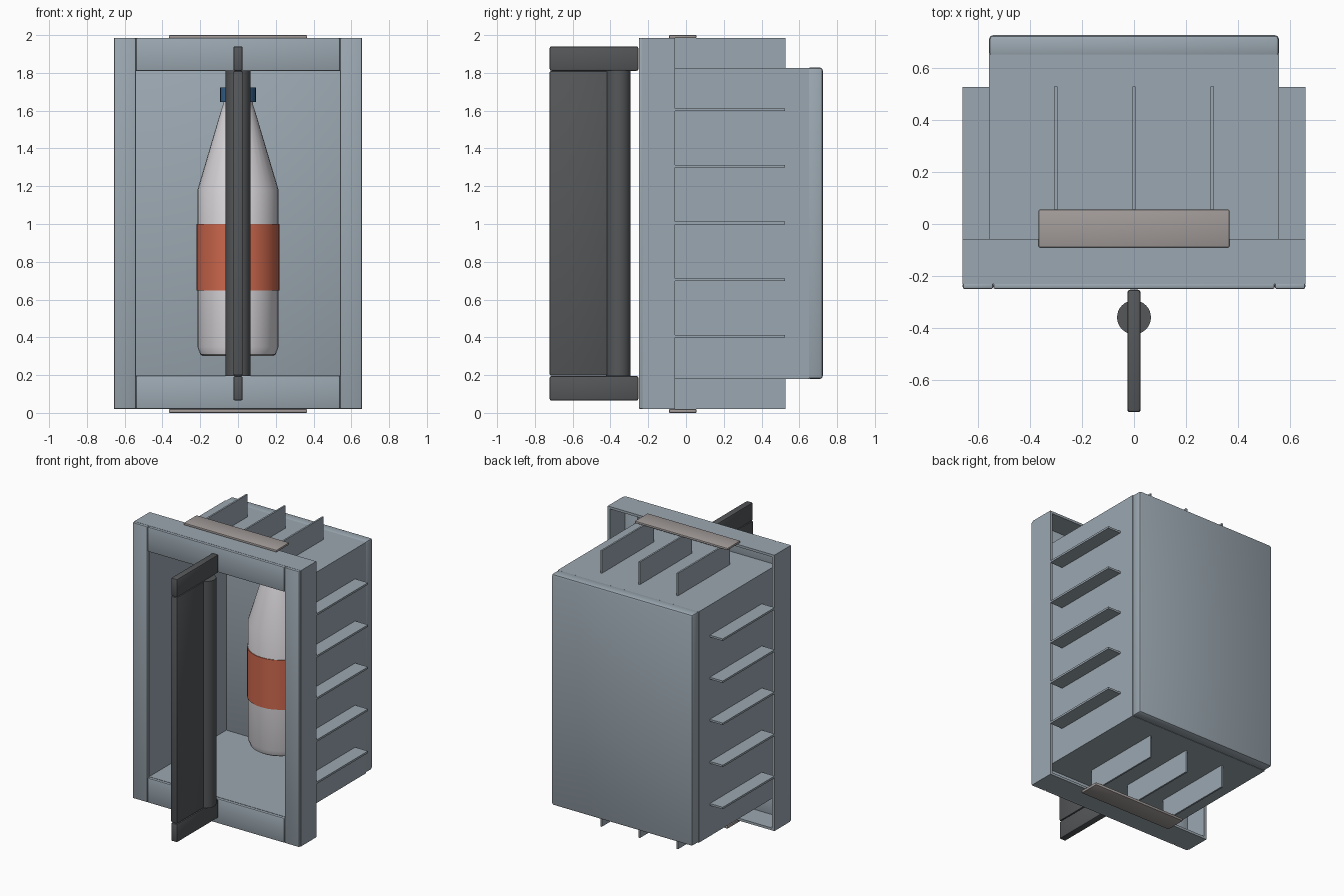
import bpy, bmesh, math

if "Cube" in bpy.data.objects:
    bpy.data.objects.remove(bpy.data.objects["Cube"])


def material(name, rgb):
    m = bpy.data.materials.new(name)
    m.diffuse_color = (*rgb, 1)
    m.use_nodes = True
    m.node_tree.nodes["Principled BSDF"].inputs["Base Color"].default_value = m.diffuse_color
    return m


STEEL = material("blue_grey_steel", (0.33, 0.39, 0.44))
DARK = material("dark_grey", (0.09, 0.095, 0.10))
PLATE = material("warm_grey", (0.36, 0.33, 0.32))
WHITE = material("bottle_white", (0.72, 0.70, 0.73))
ORANGE = material("label_orange", (0.62, 0.14, 0.075))
BLUE = material("cap_blue", (0.04, 0.13, 0.28))


def smooth(ob):
    bpy.context.view_layer.objects.active = ob
    ob.select_set(True)
    bpy.ops.object.shade_smooth_by_angle(angle=math.radians(35))
    ob.select_set(False)


def box(name, x, y, z, mat, bevel=0.0):
    """Box from (min, max) ranges with optional rounded edges."""
    bm = bmesh.new()
    bmesh.ops.create_cube(bm, size=1)
    for v in bm.verts:
        for i, (a, b) in enumerate((x, y, z)):
            v.co[i] = (a + b) / 2 + v.co[i] * (b - a)
    if bevel:
        bmesh.ops.bevel(bm, geom=bm.edges[:], offset=bevel, segments=2,
                        profile=0.5, affect='EDGES')
    return finish(name, bm, mat)


def lathe(name, profile, y, mat, sides=32):
    """Revolve (radius, z) points round a vertical axis at x = 0."""
    bm = bmesh.new()
    rings = [[bm.verts.new((r * math.cos(k * math.tau / sides),
                            y + r * math.sin(k * math.tau / sides), z))
              for k in range(sides)] for r, z in profile]
    for lo, hi in zip(rings, rings[1:]):
        for k in range(sides):
            n = (k + 1) % sides
            bm.faces.new((lo[k], lo[n], hi[n], hi[k]))
    bm.faces.new(rings[0][::-1])
    bm.faces.new(rings[-1])
    return finish(name, bm, mat)


def finish(name, bm, mat):
    me = bpy.data.meshes.new(name)
    bm.to_mesh(me)
    bm.free()
    ob = bpy.data.objects.new(name, me)
    bpy.context.collection.objects.link(ob)
    me.materials.append(mat)
    smooth(ob)
    return ob


def span(side, a, b):
    """Range mirrored to the given side (+1 or -1)."""
    return tuple(sorted((side * a, side * b)))


def zspan(side, a, b):
    """Range mirrored about the cabinet's mid height."""
    lo, hi = span(side, a, b)
    return (lo + 1.003, hi + 1.003)


for s, side, end in ((-1, "left", "bottom"), (1, "right", "top")):
    # Front frame: face boards and the flanges running back from them
    box(f"{side}_stile", span(s, 0.54, 0.657), (-0.25, -0.225), (0.02, 1.986), STEEL, 0.008)
    box(f"{end}_rail", (-0.54, 0.54), (-0.25, -0.225), zspan(s, 0.806, 0.983), STEEL, 0.008)
    box(f"{side}_flange", span(s, 0.64, 0.657), (-0.23, -0.057), (0.02, 1.986), STEEL)
    box(f"{end}_flange", (-0.64, 0.64), (-0.23, -0.057), zspan(s, 0.966, 0.983), STEEL)

    # Hollow cabinet walls
    box(f"{side}_wall", span(s, 0.54, 0.556), (-0.228, 0.65), (0.18, 1.826), STEEL)
    box(f"{end}_wall", (-0.54, 0.54), (-0.228, 0.65), zspan(s, 0.806, 0.823), STEEL)

    # Cooling fins on the sides, top and bottom
    for i in range(5):
        z = 0.405 + 0.3 * i
        box(f"{side}_fin_{i + 1}", span(s, 0.55, 0.657), (-0.06, 0.525),
            (z - 0.007, z + 0.007), STEEL)
    for i in (-1, 0, 1):
        box(f"{end}_fin_{i + 2}", (0.3 * i - 0.006, 0.3 * i + 0.006), (-0.06, 0.528),
            zspan(s, 0.82, 0.983), STEEL)

    # Mounting plates and the end bars of the handle
    z = (1.984, 2.0) if s > 0 else (0.0, 0.02)
    box(f"{end}_plate", (-0.366, 0.366), (-0.09, 0.055), z, PLATE, 0.005)
    box(f"{end}_handle_bar", (-0.025, 0.025), (-0.722, -0.252), zspan(s, 0.808, 0.938),
        DARK, 0.01)

# Back cap closing the cabinet
box("back_cap", (-0.556, 0.556), (0.64, 0.724), (0.18, 1.828), STEEL, 0.015)

# Handle blade and round post
box("handle_blade", (-0.025, 0.025), (-0.722, -0.416), (0.198, 1.81), DARK, 0.008)
lathe("handle_post", [(0.065, 0.196), (0.065, 1.812)], -0.358, DARK)

# Bottle with label and cap
BY = 0.485
lathe("bottle", [(0.185, 0.3), (0.2, 0.31), (0.215, 0.35), (0.215, 1.18),
                 (0.09, 1.6), (0.08, 1.63), (0.08, 1.66)], BY, WHITE)
lathe("bottle_label", [(0.22, 0.647), (0.22, 1.0)], BY, ORANGE)
lathe("bottle_cap", [(0.094, 1.645), (0.094, 1.722)], BY, BLUE)
